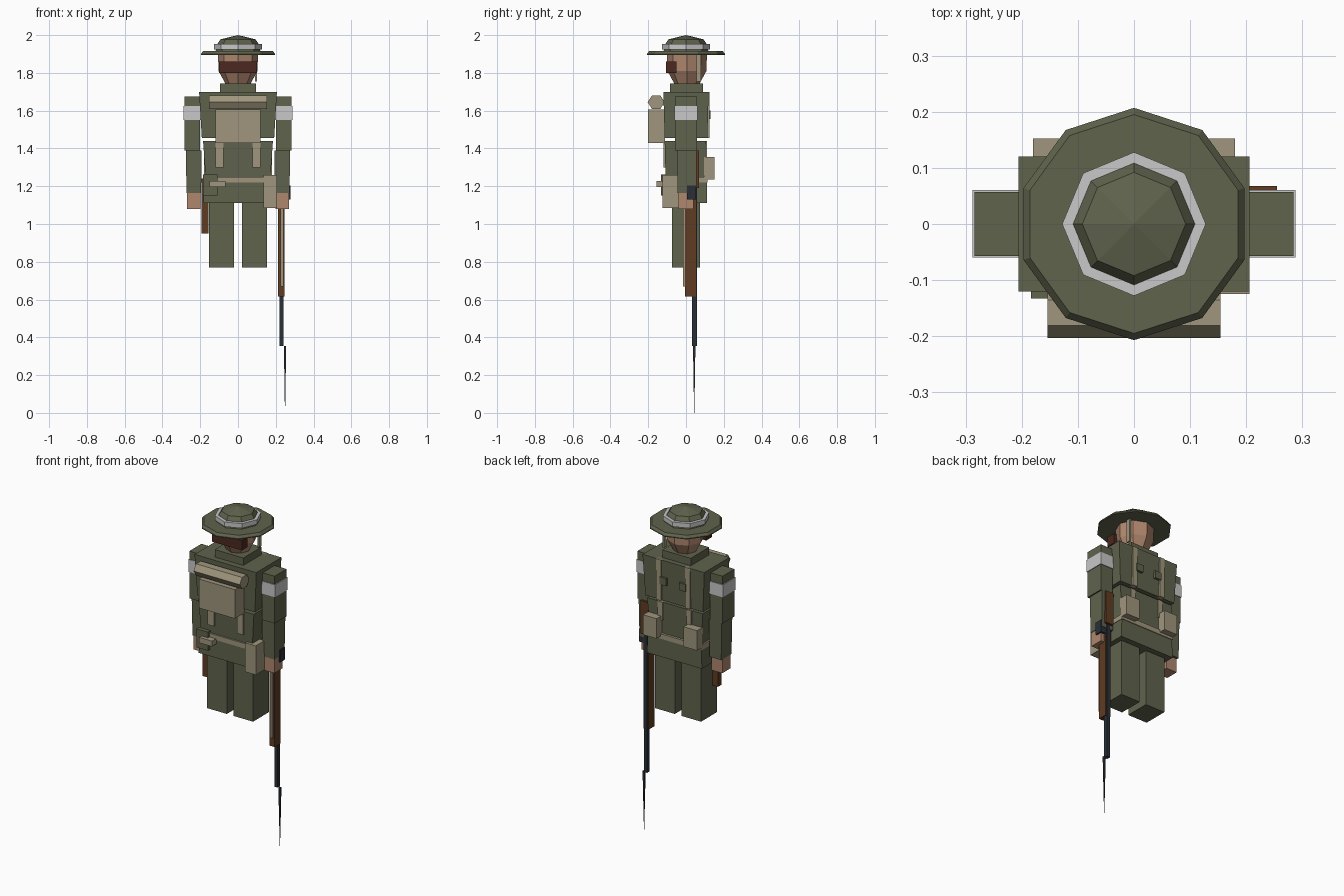
import bpy
import bmesh
from math import cos, sin, tau, pi
from mathutils import Vector

if "Cube" in bpy.data.objects:
    bpy.data.objects.remove(bpy.data.objects["Cube"], do_unlink=True)


def make_material(name, red, green, blue):
    material = bpy.data.materials.new(name)
    material.use_nodes = True
    color = (red, green, blue, 1)
    material.diffuse_color = color
    material.node_tree.nodes["Principled BSDF"].inputs["Base Color"].default_value = color
    return material


olive = make_material("olive_cloth", .115, .125, .073)
beige = make_material("beige_canvas", .35, .305, .205)
white = make_material("white_band", .58, .58, .59)
skin = make_material("skin", .43, .24, .155)
hair = make_material("dark_hair", .07, .022, .014)
wood = make_material("brown_wood", .115, .045, .016)
metal = make_material("dark_gunmetal", .022, .03, .038)


def finish(name, bm, material):
    bmesh.ops.remove_doubles(bm, verts=bm.verts, dist=0.0001)
    bmesh.ops.recalc_face_normals(bm, faces=bm.faces)
    mesh = bpy.data.meshes.new(name)
    bm.to_mesh(mesh)
    bm.free()
    mesh.materials.append(material)
    obj = bpy.data.objects.new(name, mesh)
    bpy.context.scene.collection.objects.link(obj)
    return obj


def box(name, material, x, y, z, taper=(1, 1)):
    """Box between the given limits; taper scales its lower face."""
    bm = bmesh.new()
    bmesh.ops.create_cube(bm, size=1)
    for vert in bm.verts:
        low = vert.co.z < 0
        shrink_x, shrink_y = taper if low else (1, 1)
        vert.co.x = (x[0] + x[1]) / 2 + vert.co.x * shrink_x * (x[1] - x[0])
        vert.co.y = (y[0] + y[1]) / 2 + vert.co.y * shrink_y * (y[1] - y[0])
        vert.co.z = z[0] if low else z[1]
    return finish(name, bm, material)


def pair(name, material, x, y, z, taper=(1, 1)):
    """Two boxes mirrored across the middle."""
    box("left_" + name, material, x, y, z, taper)
    box("right_" + name, material, (-x[1], -x[0]), y, z, taper)


def lathe(name, material, sides, profile, phase=0.0, center_y=0.0):
    """Faceted solid stacked from (radius, height) rings."""
    bm = bmesh.new()
    rings = []
    for radius, height in profile:
        angles = [phase + tau * i / sides for i in range(sides)]
        rings.append([bm.verts.new((radius * cos(a), center_y + radius * sin(a), height))
                      for a in angles])
    for lower, upper in zip(rings, rings[1:]):
        for i in range(sides):
            j = (i + 1) % sides
            bm.faces.new((lower[i], lower[j], upper[j], upper[i]))
    for ring, radius in ((rings[0], profile[0][0]), (rings[-1], profile[-1][0])):
        if radius > 0:
            bm.faces.new(ring)
    return finish(name, bm, material)


# Hat
lathe("hat_brim", olive, 10, [(.207, 1.895), (.207, 1.9), (.195, 1.915)], phase=pi / 2)
lathe("hat_crown", olive, 8, [(.12, 1.91), (.108, 1.955), (.092, 1.978), (0, 2)])
lathe("hat_band", white, 8, [(.128, 1.925), (.128, 1.953)])

# Head
lathe("head", skin, 8, [(.065, 1.74), (.103, 1.81), (.106, 1.9)], center_y=.005)
box("back_hair", hair, (-.1, .1), (-.106, -.05), (1.8, 1.86))
box("chin_strap", beige, (.09, .1), (.055, .08), (1.755, 1.9))
box("collar", olive, (-.095, .095), (-.085, .09), (1.69, 1.745))

# Torso and legs
box("chest", olive, (-.206, .206), (-.12, .12), (1.455, 1.7), taper=(.93, .94))
box("waist", olive, (-.185, .185), (-.113, .105), (1.23, 1.44), taper=(.92, .95))
box("jacket_skirt", olive, (-.178, .178), (-.113, .11), (1.11, 1.23), taper=(1.03, 1))
box("belt", beige, (-.181, .181), (-.118, .114), (1.22, 1.25))
pair("leg", olive, (.022, .153), (-.075, .075), (.77, 1.12))

# Arms
pair("upper_arm", olive, (.2, .284), (-.057, .057), (1.39, 1.675))
pair("arm_band", white, (.196, .288), (-.06, .061), (1.55, 1.625))
pair("forearm", olive, (.192, .276), (-.047, .057), (1.165, 1.39), taper=(.92, .94))
pair("hand", skin, (.198, .27), (-.04, .04), (1.08, 1.165))

# Backpack with rolled blanket and its lower straps
box("backpack", beige, (-.12, .12), (-.2, -.11), (1.43, 1.605))
roll = lathe("blanket_roll", beige, 6, [(.045, -.154), (.045, .154)])
for vert in roll.data.vertices:
    across, up, along = vert.co
    vert.co = Vector((along, across - .158, up * .9 + 1.645))
pair("pack_strap", beige, (.077, .118), (-.12, -.1), (1.3, 1.44))

# Gear on the belt
pair("chest_pouch", beige, (.09, .18), (.095, .152), (1.235, 1.355))
box("haversack", beige, (.135, .206), (-.125, -.04), (1.085, 1.26))
box("tool_cover", olive, (-.184, -.108), (-.133, -.1), (1.15, 1.262))
box("small_case", beige, (-.15, -.065), (-.155, -.11), (1.195, 1.228))
box("tool_handle", wood, (-.192, -.155), (-.065, -.03), (.95, 1.24))

# Chest straps and pockets
pair("chest_strap", beige, (.08, .112), (.1, .124), (1.455, 1.7))
pair("waist_strap", beige, (.08, .112), (.09, .11), (1.33, 1.44))
pair("pocket_flap", olive, (.043, .087), (.11, .13), (1.555, 1.6))

# Rifle held muzzle down
box("rifle_butt", wood, (.205, .255), (.035, .068), (1.19, 1.39))
box("rifle_receiver", metal, (.215, .278), (.005, .052), (1.13, 1.205))
box("rifle_stock", wood, (.213, .247), (-.004, .052), (.615, 1.19))
box("rifle_barrel", metal, (.219, .241), (.033, .057), (.355, 1.19))
box("rifle_sling", beige, (.226, .24), (-.017, -.002), (.67, 1.1))
box("bayonet", metal, (.243, .255), (.037, .05), (0, .355), taper=(.1, .1))
